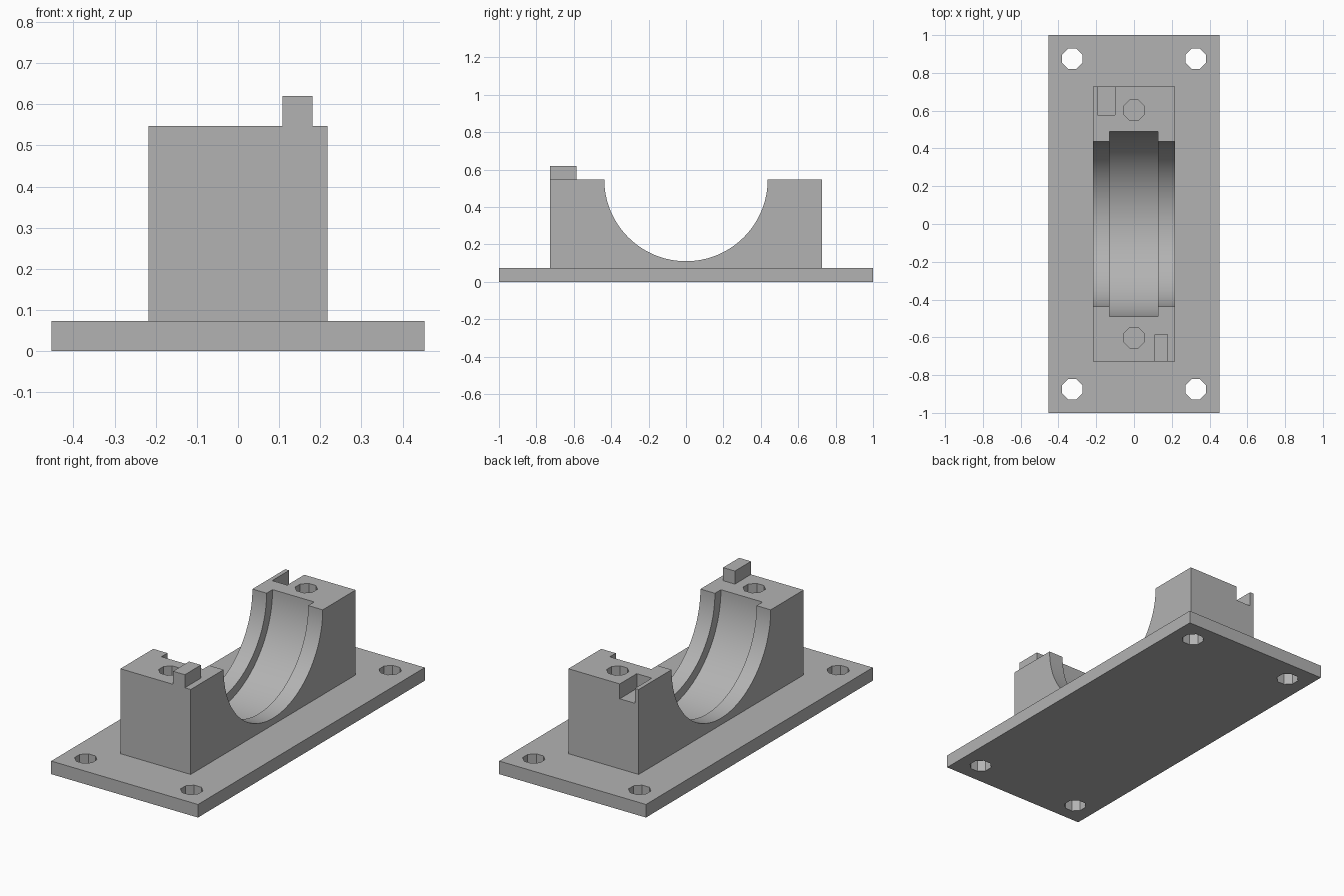
import bpy, bmesh, math
from mathutils import Matrix

cube = bpy.data.objects.get("Cube")
if cube:
    bpy.data.objects.remove(cube, do_unlink=True)

grey = bpy.data.materials.new("machined_grey")
grey.use_nodes = True
grey.diffuse_color = (0.45, 0.45, 0.45, 1)
grey.node_tree.nodes["Principled BSDF"].inputs["Base Color"].default_value = grey.diffuse_color

BASE_TOP, BLOCK_TOP = 0.073, 0.547


def add_object(name, bm):
    mesh = bpy.data.meshes.new(name)
    bm.to_mesh(mesh)
    bm.free()
    mesh.materials.append(grey)
    obj = bpy.data.objects.new(name, mesh)
    bpy.context.collection.objects.link(obj)
    return obj


def box(name, x, y, z):
    """Box from (min, max) ranges."""
    bm = bmesh.new()
    spans = (x, y, z)
    centre = Matrix.Translation([sum(s) / 2 for s in spans])
    size = Matrix.Diagonal([s[1] - s[0] for s in spans] + [1])
    bmesh.ops.create_cube(bm, size=1, matrix=centre @ size)
    return add_object(name, bm)


def cylinder(name, radius, length, centre, sides, turn):
    bm = bmesh.new()
    bmesh.ops.create_cone(bm, cap_ends=True, segments=sides, radius1=radius, radius2=radius,
                          depth=length, matrix=Matrix.Translation(centre) @ turn)
    return add_object(name, bm)


def combine(target, tool, operation):
    mod = target.modifiers.new(tool.name, 'BOOLEAN')
    mod.operation, mod.solver, mod.object = operation, 'EXACT', tool
    tool.hide_render = True
    bpy.context.view_layer.objects.active = target
    bpy.ops.object.modifier_apply(modifier=mod.name)
    bpy.data.objects.remove(tool, do_unlink=True)


# Base plate and bearing block
body = box("bearing_housing", (-0.453, 0.453), (-1, 1), (0, BASE_TOP))
combine(body, box("block", (-0.217, 0.217), (-0.727, 0.727), (0.03, BLOCK_TOP)), 'UNION')

# Half-round saddle with a wider groove for the bearing
across = Matrix.Rotation(math.pi / 2, 4, 'Y')
combine(body, cylinder("saddle", 0.437, 1, (0, 0, BLOCK_TOP), 96, across), 'DIFFERENCE')
combine(body, cylinder("groove", 0.49, 0.257, (-0.001, 0, BLOCK_TOP), 96, across), 'DIFFERENCE')

# Mounting holes through the plate, bolt holes down the block
flat = Matrix.Rotation(math.pi / 8, 4, 'Z')
for side in (-1, 1):
    for x in (-0.327, 0.327):
        combine(body, cylinder("mounting_hole", 0.058, 0.4, (x, side * 0.875, 0), 8, flat), 'DIFFERENCE')
    combine(body, cylinder("bolt_hole", 0.058, 0.6, (0, side * 0.602, BASE_TOP + 0.3), 8, flat), 'DIFFERENCE')

# Locating notch at the back
combine(body, box("notch", (-0.193, -0.1), (0.577, 0.8), (BLOCK_TOP - 0.083, 0.7)), 'DIFFERENCE')

# Locating tab at the front
combine(body, box("tab", (0.108, 0.181), (-0.727, -0.585), (BLOCK_TOP - 0.02, 0.62)), 'UNION')

# Smooth saddle, crisp edges
bpy.ops.object.select_all(action='DESELECT')
body.select_set(True)
bpy.context.view_layer.objects.active = body
bpy.ops.object.shade_smooth_by_angle(angle=math.radians(25))
